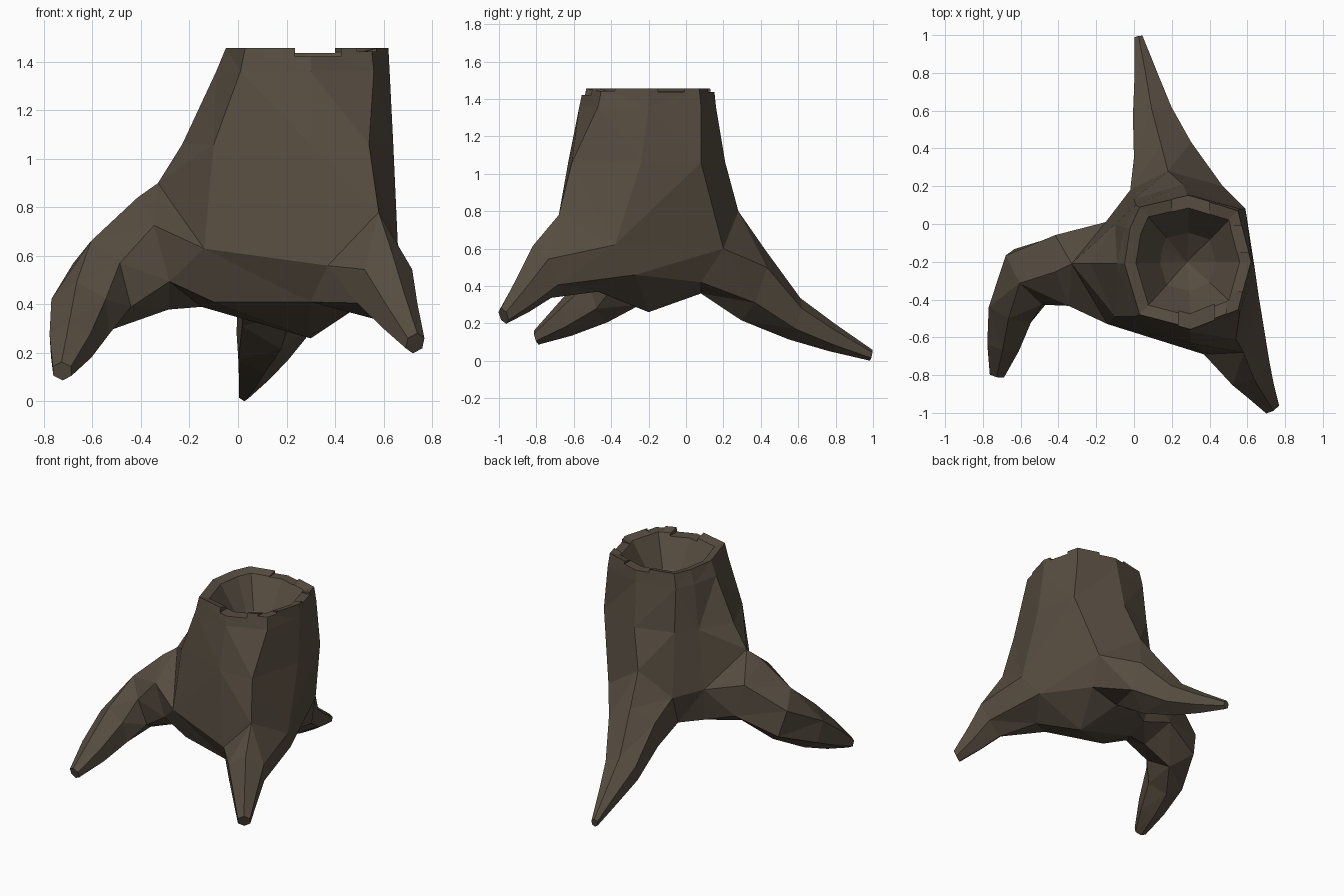
import bpy, bmesh
from math import cos, sin, radians
from mathutils import Vector

if "Cube" in bpy.data.objects:
    bpy.data.objects.remove(bpy.data.objects["Cube"])

bark = bpy.data.materials.new("bark")
bark.diffuse_color = (0.095, 0.074, 0.052, 1)
bark.use_nodes = True
bark.node_tree.nodes["Principled BSDF"].inputs["Base Color"].default_value = bark.diffuse_color


def make_object(name, bm):
    bmesh.ops.triangulate(bm, faces=[f for f in bm.faces if len(f.verts) > 3])
    bmesh.ops.recalc_face_normals(bm, faces=bm.faces)
    me = bpy.data.meshes.new(name)
    bm.to_mesh(me)
    bm.free()
    me.materials.append(bark)
    ob = bpy.data.objects.new(name, me)
    bpy.context.collection.objects.link(ob)
    return ob


def bridge(bm, a, b):
    for i in range(len(a)):
        j = (i + 1) % len(a)
        bm.faces.new((a[i], a[j], b[j], b[i]))


bm = bmesh.new()


def add_ring(pts):
    return [bm.verts.new(p) for p in pts]


# trunk: nine columns, three per root (ridge, next side, previous side)
# order: left ridge, its front side, front root's side, ridge, side, back root...
top = [(-.05, -.21), (.03, -.48), (.3, -.55), (.55, -.45), (.62, -.2),
       (.55, .07), (.29, .15), (.03, .09), (-.02, -.02)]
shoulder = [(-.09, -.21), (.01, -.49), (.3, -.57), (.56, -.47), (.625, -.2),
            (.56, .08), (.28, .16), (.01, .1), (-.05, -.02)]
waist = [(-.23, -.21), (-.1, -.49), (.3, -.63), (.54, -.61), (.64, -.24),
         (.59, .08), (.26, .21), (0, .13), (-.1, 0)]
flare = [(-.33, -.21, .9), (-.14, -.53, .63), (.37, -.69, .56),
         (.58, -.68, .78), (.66, -.38, .62), (.47, .2, .6),
         (.18, .28, .8), (-.02, .18, .62), (-.15, .01, .65)]
# lower edge: a bottom point for each root, and web corners between them
under = [(-.15, -.22, .39), (-.1, -.44, .41), (.3, -.57, .41),
         (.46, -.47, .37), (.6, -.27, .46), (.43, .08, .42),
         (.22, .08, .36), (.02, .06, .39), (-.12, -.04, .41)]

rings = [add_ring([(x, y, z) for x, y in r])
         for r, z in ((top, 1.457), (shoulder, 1.36), (waist, 1.06))]
rings.append(add_ring(flare))

# shallow hollow inside the top
cx, cy = .285, -.2
for z, s in ((1.44, .82), (1.24, .44)):
    rings.insert(0, add_ring([(cx + (x - cx) * s, cy + (y - cy) * s, z) for x, y in top]))
for a, b in zip(rings, rings[1:]):
    bridge(bm, a, b)
floor = bm.verts.new((.28, -.2, 1.12))

# webs between the roots, hollow floor and underside
mid, low = rings[-1], add_ring(under)
belly = bm.verts.new((.3, -.2, .26))
for i in range(9):
    j = (i + 1) % 9
    bm.faces.new((rings[0][i], rings[0][j], floor))
    bm.faces.new((low[i], low[j], belly))
    if i % 3 == 1:
        bm.faces.new((mid[i], mid[j], low[j], low[i]))


def root(k, stations):
    """Grow a six-sided root out of ridge column k; station = x, y, z, half width, half height."""
    n, p = (k + 1) % 9, (k - 1) % 9
    prev = [mid[k], mid[n], low[n], low[k], low[p], mid[p]]
    pts = [Vector(s[:3]) for s in stations]
    for i, s in enumerate(stations):
        t = (pts[min(i + 1, len(pts) - 1)] - pts[max(i - 1, 0)]).normalized()
        side = t.cross(Vector((0, 0, 1))).normalized()
        up = (side.cross(t) + Vector((0, 0, 1))).normalized()
        ring = add_ring([pts[i] + side * s[3] * 1.1 * cos(radians(a)) + up * s[4] * sin(radians(a))
                         for a in (90, 150, 210, 270, 330, 390)])
        bridge(bm, prev, ring)
        prev = ring
    bm.faces.new(prev)


# left, front and back roots
root(0, [(-.35, -.24, .61, .2, .24), (-.56, -.28, .48, .17, .19),
         (-.65, -.46, .35, .125, .15), (-.69, -.64, .23, .09, .1),
         (-.725, -.8, .125, .04, .04)])
root(3, [(.605, -.77, .475, .12, .15), (.665, -.87, .355, .08, .1),
         (.73, -.975, .24, .042, .045)])
root(6, [(.16, .36, .405, .165, .2), (.1, .58, .225, .11, .115),
         (.065, .78, .125, .065, .075), (.025, .99, .03, .022, .03)])
stump = make_object("tree_stump", bm)

# shallow broken notches in the rim
bpy.context.view_layer.objects.active = stump
for x, y, w, d, depth in ((.33, -.52, .19, .2, .035), (.6, -.08, .2, .14, .02),
                          (.3, .12, .2, .16, .02), (.53, -.42, .08, .12, .015)):
    bm = bmesh.new()
    bmesh.ops.create_cube(bm, size=1)
    bmesh.ops.scale(bm, verts=bm.verts, vec=(w, d, .2))
    bmesh.ops.translate(bm, verts=bm.verts, vec=(x, y, 1.557 - depth))
    notch = make_object("notch", bm)
    m = stump.modifiers.new("notch", 'BOOLEAN')
    m.operation, m.object, m.solver = 'DIFFERENCE', notch, 'EXACT'
    bpy.ops.object.modifier_apply(modifier=m.name)
    bpy.data.objects.remove(notch)
